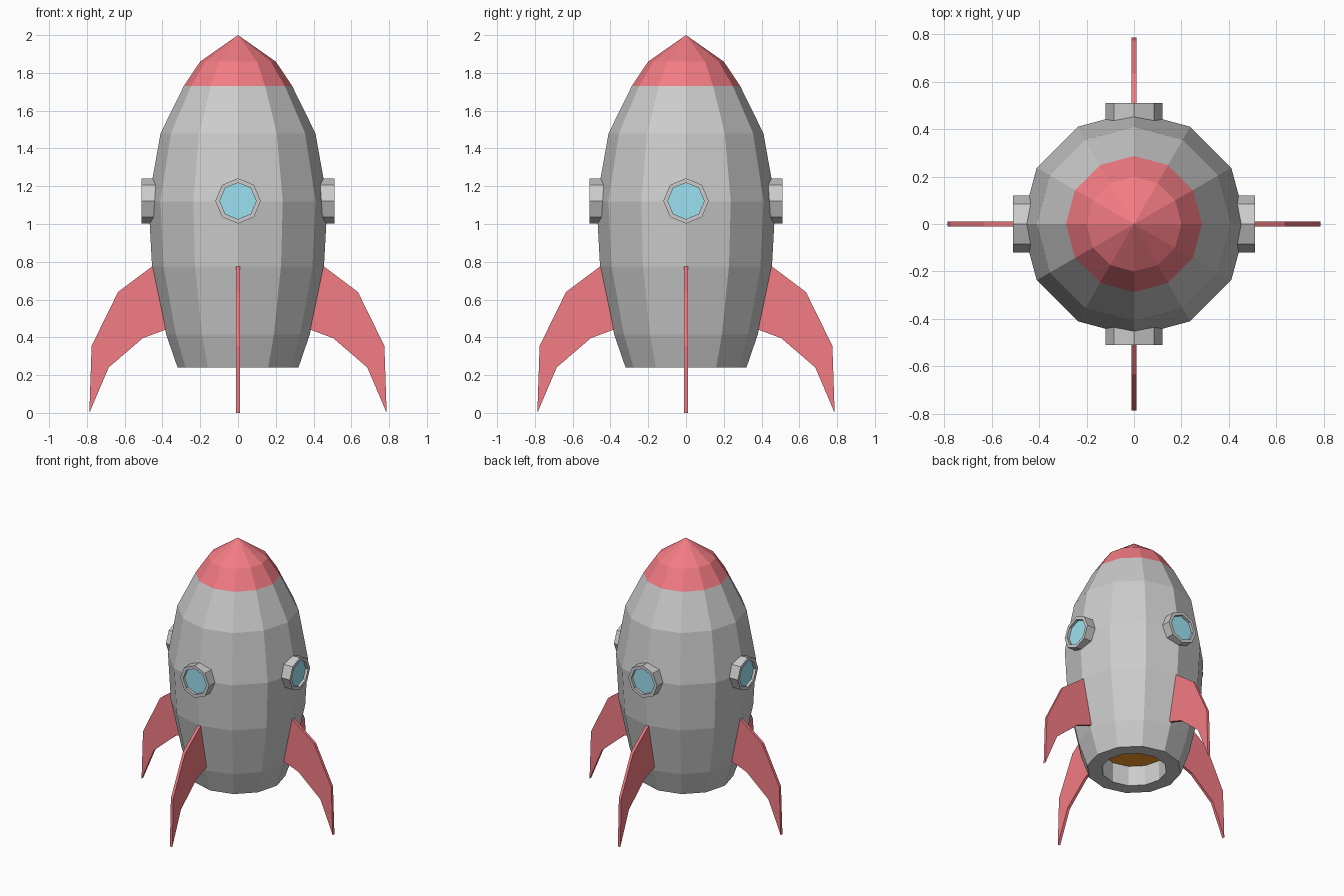
import bpy, bmesh
from math import sin, cos, pi
from mathutils import Matrix

if "Cube" in bpy.data.objects:
    bpy.data.objects.remove(bpy.data.objects["Cube"])


def material(name, rgb):
    m = bpy.data.materials.new(name)
    m.diffuse_color = (*rgb, 1)
    m.use_nodes = True
    m.node_tree.nodes["Principled BSDF"].inputs["Base Color"].default_value = m.diffuse_color
    return m


RED = material("red", (0.9, 0.2, 0.23))
BLUE = material("blue", (0.33, 0.75, 0.87))
ORANGE = material("orange", (0.95, 0.33, 0.02))


def finish(bm, name, mat, matrix):
    bm.transform(matrix)
    me = bpy.data.meshes.new(name)
    bm.to_mesh(me)
    bm.free()
    if mat:
        me.materials.append(mat)
    ob = bpy.data.objects.new(name, me)
    bpy.context.collection.objects.link(ob)
    return ob


def lathe(name, profile, sides, mat=None, matrix=Matrix()):
    """Flat-shaded surface of revolution from (radius, height) points."""
    bm = bmesh.new()
    rings = []
    for r, z in profile:
        if r == 0:
            rings.append([bm.verts.new((0, 0, z))] * sides)
        else:
            rings.append([bm.verts.new((r * cos(2 * pi * j / sides), r * sin(2 * pi * j / sides), z))
                          for j in range(sides)])
    for a, b in zip(rings, rings[1:]):
        for j in range(sides):
            k = (j + 1) % sides
            bm.faces.new(dict.fromkeys((a[j], a[k], b[k], b[j])))
    return finish(bm, name, mat, matrix)


def plate(name, outline, thickness, mat, matrix):
    """Flat plate in the xz plane, centred on y = 0."""
    bm = bmesh.new()
    face = bm.faces.new([bm.verts.new((x, -thickness / 2, z)) for x, z in outline])
    ext = bmesh.ops.extrude_face_region(bm, geom=[face], use_keep_orig=True)
    moved = [v for v in ext["geom"] if isinstance(v, bmesh.types.BMVert)]
    bmesh.ops.translate(bm, verts=moved, vec=(0, thickness, 0))
    bmesh.ops.recalc_face_normals(bm, faces=bm.faces)
    return finish(bm, name, mat, matrix)


# Hull with the engine recess, nose cap and exhaust disc
lathe("hull", [(0.22, 0.39), (0.22, 0.24), (0.32, 0.24), (0.38, 0.415), (0.455, 0.775),
               (0.474, 1.12), (0.41, 1.48), (0.287, 1.73)], 12)
lathe("nose_cap", [(0.287, 1.73), (0.2, 1.86), (0, 2.0)], 12, RED)
lathe("exhaust", [(0, 0.39), (0.22, 0.39)], 12, ORANGE)

FIN = [(0.43, 0.78), (0.455, 0.775), (0.635, 0.64), (0.775, 0.355), (0.787, 0.0),
       (0.685, 0.24), (0.505, 0.395), (0.385, 0.44), (0.36, 0.45)]

# Four fins and four portholes around the hull
for i, side in enumerate(("right", "back", "left", "front")):
    turn = Matrix.Rotation(i * pi / 2, 4, 'Z')
    plate(side + "_fin", FIN, 0.02, RED, turn)
    outward = turn @ Matrix.Translation((0, 0, 1.122)) @ Matrix.Rotation(pi / 2, 4, 'Y')
    lathe(side + "_porthole_rim", [(0.12, 0.43), (0.12, 0.51), (0.096, 0.51), (0.096, 0.49)],
          8, None, outward)
    lathe(side + "_porthole_glass", [(0.096, 0.49), (0, 0.49)], 8, BLUE, outward)
